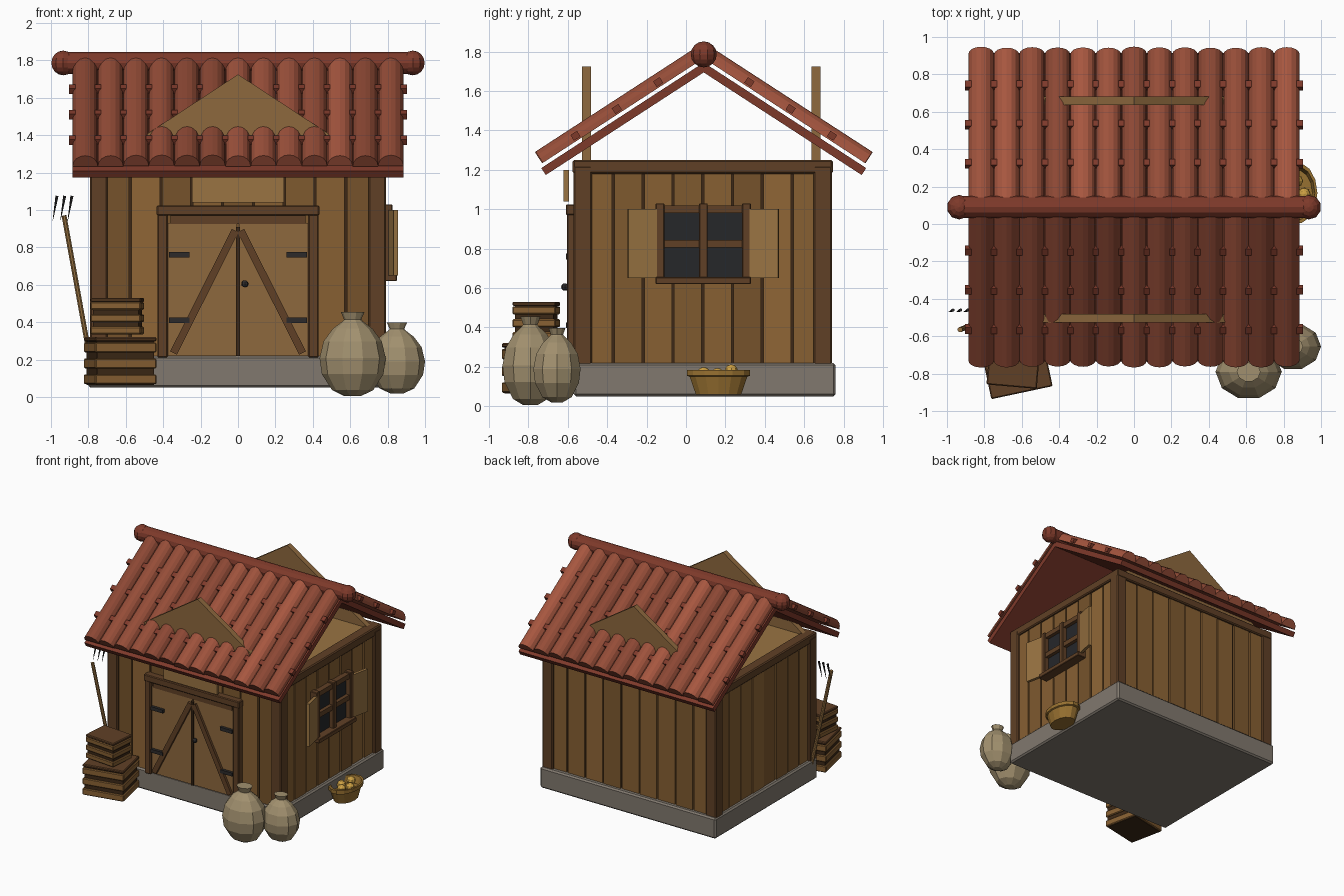
import bpy, bmesh, math, random
from mathutils import Matrix, Vector

if "Cube" in bpy.data.objects:
    bpy.data.objects.remove(bpy.data.objects["Cube"])

random.seed(4)
mats = {}


def mat(name, rgb):
    # sRGB 0-255 to a linear diffuse colour
    if name not in mats:
        m = bpy.data.materials.new(name)
        m.diffuse_color = [(c / 255) ** 2.2 for c in rgb] + [1]
        m.use_nodes = True
        m.node_tree.nodes["Principled BSDF"].inputs["Base Color"].default_value = m.diffuse_color
        mats[name] = m
    return mats[name]


def shades(name, rgb, n=4, amount=0.1):
    out = []
    for i in range(n):
        k = 1 + amount * (2 * i / (n - 1) - 1)
        out.append(mat(f"{name}_{i}", [c * k for c in rgb]))
    return out


PLANK = shades("plank_wood", (130, 93, 52))
TILE = shades("clay_tile", (152, 80, 60), amount=0.09)
CLAY = mat("dark_clay", (125, 60, 46))
DARK = mat("dark_wood", (96, 66, 42))
GAP = mat("shadow_wood", (62, 44, 28))
DOOR = mat("door_wood", (140, 104, 64))
PALE = mat("pale_wood", (152, 115, 68))
STONE = mat("stone", (128, 120, 110))
IRON = mat("iron", (48, 46, 46))
GLASS = mat("window_dark", (42, 43, 46))
SACK = mat("sackcloth", (160, 143, 110))
STRAW = mat("basket_straw", (150, 112, 52))
FRUIT = mat("fruit", (205, 160, 70))


def finish(bm, name, material, matrix=None, bevel=0, smooth=False):
    if matrix is not None:
        bm.transform(matrix)
    if bevel:
        bmesh.ops.bevel(bm, geom=bm.edges[:], offset=bevel, segments=1, affect='EDGES')
    bmesh.ops.recalc_face_normals(bm, faces=bm.faces[:])
    for f in bm.faces:
        f.smooth = smooth
    me = bpy.data.meshes.new(name)
    bm.to_mesh(me)
    bm.free()
    me.materials.append(material)
    ob = bpy.data.objects.new(name, me)
    bpy.context.collection.objects.link(ob)
    return ob


def box(name, x, y, z, material, matrix=None, bevel=0):
    # x, y, z are (min, max) pairs
    bm = bmesh.new()
    bmesh.ops.create_cube(bm, size=1)
    for v in bm.verts:
        v.co = Vector([(r[0] + r[1]) / 2 + c * (r[1] - r[0]) for r, c in zip((x, y, z), v.co)])
    return finish(bm, name, material, matrix, bevel)


def prism(name, pts, depth, material, matrix):
    bm = bmesh.new()
    a = [bm.verts.new((p[0], p[1], 0)) for p in pts]
    b = [bm.verts.new((p[0], p[1], depth)) for p in pts]
    bm.faces.new(a)
    bm.faces.new(b)
    for i in range(len(a)):
        j = (i + 1) % len(a)
        bm.faces.new((a[i], a[j], b[j], b[i]))
    return finish(bm, name, material, matrix)


def lathe(name, profile, n, loc, sx, sy, material):
    bm = bmesh.new()
    rings = [[bm.verts.new((r * math.cos(2 * math.pi * i / n), r * math.sin(2 * math.pi * i / n), z))
              for i in range(n)] for r, z in profile]
    for a, b in zip(rings, rings[1:]):
        for i in range(n):
            j = (i + 1) % n
            bm.faces.new((a[i], a[j], b[j], b[i]))
    bm.faces.new(rings[0])
    bm.faces.new(rings[-1])
    return finish(bm, name, material, Matrix.Translation(loc) @ Matrix.Diagonal((sx, sy, 1, 1)))


def rod(name, p, q, r1, r2, n, material):
    p, q = Vector(p), Vector(q)
    bm = bmesh.new()
    bmesh.ops.create_cone(bm, cap_ends=True, segments=n, radius1=r1, radius2=r2, depth=(q - p).length)
    m = Matrix.Translation((p + q) / 2) @ (q - p).to_track_quat('Z', 'Y').to_matrix().to_4x4()
    return finish(bm, name, material, m)


def ball(name, loc, r, u, v, material):
    bm = bmesh.new()
    bmesh.ops.create_uvsphere(bm, u_segments=u, v_segments=v, radius=r)
    return finish(bm, name, material, Matrix.Translation(loc))


def frame(o, x, y, z):
    m = Matrix((x, y, z)).transposed().to_4x4()
    m.translation = o
    return m


# Foundation and wall core
box("foundation", (-0.8, 0.8), (-0.57, 0.76), (0.05, 0.22), STONE, bevel=0.012)
box("wall_core", (-0.755, 0.755), (-0.54, 0.71), (0.2, 1.23), GAP)
box("ceiling", (-0.77, 0.77), (-0.55, 0.72), (1.225, 1.24), PALE)


# Wall planks, with narrow gaps between
def planks(name, lo, hi, n, place):
    w = (hi - lo) / n
    for i in range(n):
        out = 0.012 + random.uniform(0, 0.008)
        place(name, (lo + i * w + 0.006, lo + (i + 1) * w - 0.006), out, random.choice(PLANK))


ZW = (0.2, 1.2)
planks("front_plank", -0.74, 0.74, 9, lambda n, r, o, m: box(n, r, (-0.54 - o, -0.52), ZW, m))
planks("back_plank", -0.74, 0.74, 9, lambda n, r, o, m: box(n, r, (0.69, 0.71 + o), ZW, m))
planks("right_plank", -0.52, 0.69, 8, lambda n, r, o, m: box(n, (0.73, 0.755 + o), r, ZW, m))
planks("left_plank", -0.52, 0.69, 8, lambda n, r, o, m: box(n, (-0.755 - o, -0.73), r, ZW, m))

# Corner posts and top beams
for x in (-0.745, 0.745):
    for y in (-0.525, 0.695):
        box("corner_post", (x - 0.047, x + 0.047), (y - 0.047, y + 0.047), (0.2, 1.22), DARK, bevel=0.008)
    box("side_beam", (x - 0.045, x + 0.045), (-0.575, 0.745), (1.18, 1.25), DARK, bevel=0.008)
for y in (-0.53, 0.70):
    box("end_beam", (-0.78, 0.78), (y - 0.044, y + 0.044), (1.18, 1.248), DARK, bevel=0.008)

# Triangular gable boards that poke through the roof
for y in (-0.527, 0.637):
    prism("gable_board", [(-0.74, 1.24), (0.74, 1.24), (0, 1.725)], 0.045, DOOR,
          frame((0, y, 0), (1, 0, 0), (0, 0, 1), (0, 1, 0)))

# Roof: slab, half-round tiles and clips on each slope
A = math.radians(33)
c, s = math.cos(A), math.sin(A)
N, R = 13, 0.0681
arc = [(R * math.cos(math.pi * k / 8), R * math.sin(math.pi * k / 8)) for k in range(9)]
for d in (1, -1):
    nrm, down = (0, -d * s, c), (0, -d * c, -s)
    slope = frame((0, 0.09, 1.766), (1, 0, 0), nrm, down)
    box("roof_slab", (-0.885, 0.885), (-0.06, -0.018), (0.0, 0.995), CLAY, slope)
    for i in range(N):
        shift = Matrix.Translation(((i - (N - 1) / 2) * 2 * R, 0, 0))
        prism("roof_tile", arc, 0.975 + random.uniform(-0.004, 0.004), random.choice(TILE), slope @ shift)
    for i in range(N + 1):
        x = (i - N / 2) * 2 * R
        for t in (0.26, 0.51, 0.76):
            box("tile_clip", (x - 0.018, x + 0.018), (0.008, 0.042), (t - 0.02, t + 0.02), CLAY, slope)
rod("ridge_pole", (-0.95, 0.09, 1.786), (0.95, 0.09, 1.786), 0.059, 0.059, 12, CLAY)
for x in (-0.935, 0.935):
    ball("ridge_knob", (x, 0.09, 1.786), 0.066, 10, 8, CLAY)

# Double door with frame, braces, hinges and knob
box("door_header", (-0.435, 0.435), (-0.61, -0.54), (0.97, 1.025), DARK, bevel=0.006)
box("door_lintel", (-0.36, 0.36), (-0.59, -0.54), (0.925, 0.975), DARK)
box("door_seam", (-0.01, 0.01), (-0.6, -0.55), (0.22, 0.91), GAP)
for d in (-1, 1):
    xs = lambda a, b: tuple(sorted((d * a, d * b)))
    box("door_post", xs(0.375, 0.43), (-0.605, -0.54), (0.21, 1.0), DARK, bevel=0.006)
    box("door_leaf", xs(0.006, 0.375), (-0.585, -0.54), (0.22, 0.93), DOOR)
    p, q = Vector((d * 0.345, 0, 0.235)), Vector((d * 0.015, 0, 0.89))
    u = (q - p).normalized()
    box("door_brace", (0, (q - p).length), (-0.02, 0.02), (-0.605, -0.57), DARK,
        frame(p, u, (-u.z, 0, u.x), (0, 1, 0)))
    for z in (0.41, 0.76):
        box("door_hinge", xs(0.26, 0.37), (-0.608, -0.58), (z - 0.014, z + 0.014), IRON)
ball("door_knob", (0.037, -0.615, 0.605), 0.019, 8, 6, IRON)
box("blank_sign", (-0.245, 0.245), (-0.622, -0.595), (1.04, 1.2), PALE)

# Right-hand window with bars, sill and open shutters
box("window_pane", (0.75, 0.785), (-0.13, 0.31), (0.65, 1.0), GLASS)
for y in (-0.132, 0.088, 0.307):
    box("window_upright", (0.76, 0.825), (y - 0.022, y + 0.022), (0.64, 1.03), DARK, bevel=0.004)
for z in (0.825, 1.0):
    box("window_rail", (0.76, 0.815), (-0.14, 0.315), (z - 0.02, z + 0.02), DARK)
box("window_sill", (0.76, 0.85), (-0.155, 0.33), (0.62, 0.655), DARK, bevel=0.004)
for y, side in ((-0.15, -1), (0.325, 1)):
    hinge = Matrix.Translation((0.815, y, 0)) @ Matrix.Rotation(-side * 0.2, 4, 'Z')
    box("shutter", (-0.012, 0.012), tuple(sorted((0, side * 0.148))), (0.65, 1.0), PALE, hinge)


# Stacked slatted crates
def crate(loc, w, d, h, turn):
    m = Matrix.Translation(loc) @ Matrix.Rotation(turn, 4, 'Z')
    box("crate_core", (-w / 2 + 0.012, w / 2 - 0.012), (-d / 2 + 0.012, d / 2 - 0.012), (0.01, h - 0.005), GAP, m)
    for k in range(3):
        z = h * (0.05 + 0.32 * k)
        box("crate_slat", (-w / 2, w / 2), (-d / 2, d / 2), (z, z + h * 0.2), PLANK[2], m, 0.006)
    box("crate_lid", (-w / 2, w / 2), (-d / 2, d / 2), (h - 0.022, h), DARK, m, 0.006)


crate((-0.63, -0.755, 0.055), 0.335, 0.30, 0.265, math.radians(12))
crate((-0.645, -0.76, 0.325), 0.27, 0.22, 0.205, math.radians(-5))

# Tied sacks
sack = [(0.25, 0.0), (0.62, 0.07), (0.93, 0.26), (1.0, 0.45), (0.88, 0.65), (0.6, 0.80),
        (0.3, 0.89), (0.26, 0.91), (0.36, 1.0)]
for x, y, z, r, h in ((0.613, -0.79, 0.005, 0.177, 0.45), (0.85, -0.655, 0.02, 0.15, 0.378)):
    lathe("sack", [(a * r, b * h) for a, b in sack], 10, (x, y, z), 1, 0.84, SACK)

# Fruit basket
lathe("basket", [(0.118, 0), (0.15, 0.09), (0.165, 0.095), (0.165, 0.125), (0.145, 0.125), (0.125, 0.07)],
      14, (0.87, 0.165, 0.06), 0.67, 1, STRAW)
for x, y, z in ((0.88, 0.09, 0.165), (0.87, 0.23, 0.178), (0.91, 0.16, 0.16), (0.83, 0.16, 0.16)):
    ball("fruit", (x, y, z), 0.034, 8, 6, FRUIT)

# Pitchfork leaning by the left corner, tines floating above the handle
rod("fork_handle", (-0.765, -0.5, 0.06), (-0.93, -0.565, 0.97), 0.014, 0.014, 8, PALE)
for x in (-0.968, -0.927, -0.888):
    rod("fork_tine", (x - 0.022, -0.47, 0.945), (x, -0.46, 1.075), 0.001, 0.009, 6, IRON)
